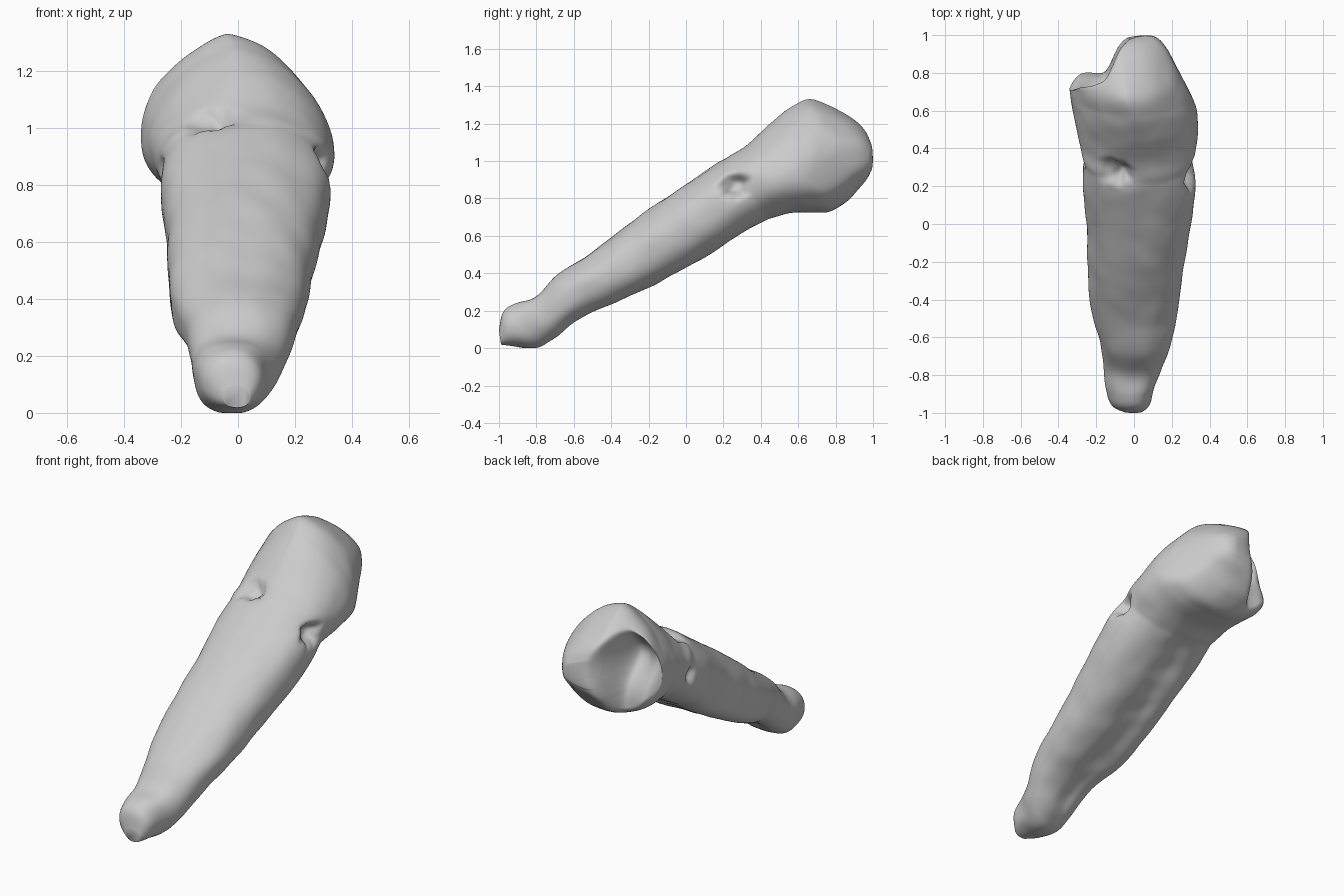
import bpy, bmesh, math
from mathutils import Vector, noise

if "Cube" in bpy.data.objects:
    bpy.data.objects.remove(bpy.data.objects["Cube"])

AROUND, STEPS, CAP = 140, 10, 30

# Cross-sections: upper edge (y, z), lower edge (y, z), side extents (x min, x max)
SECTIONS = [
    (-1.0, .09, -.99, .02, -.05, .04),
    (-.98, .19, -.93, .01, -.12, .08),
    (-.91, .24, -.80, .0, -.15, .11),
    (-.80, .28, -.71, .05, -.16, .15),
    (-.69, .39, -.54, .17, -.18, .20),
    (-.52, .50, -.35, .25, -.23, .235),
    (-.30, .67, -.12, .36, -.245, .265),
    (-.10, .81, .10, .48, -.25, .30),
    (.08, .93, .30, .61, -.27, .325),
    (.20, 1.01, .43, .68, -.27, .315),
    (.32, 1.08, .55, .72, -.29, .335),
    (.45, 1.20, .68, .725, -.32, .335),
    (.56, 1.29, .77, .73, -.34, .31),
    (.67, 1.33, .86, .78, -.34, .265),
    (.82, 1.27, .92, .85, -.33, .22),
    (.93, 1.20, .97, .90, -.32, .18),
    (1.0, 1.12, 1.0, .94, -.28, .14),
]
# Biting edge: furthest y allowed for each x
EDGE = [(-.36, .70), (-.31, .79), (-.27, .81), (-.19, .80), (-.14, .80),
        (-.10, .93), (-.05, 1), (.1, 1.01), (.16, .96), (.4, .5)]
# Hollows: centre, radius, depth
PITS = [((-.13, .28, 1.02), .065, .04), ((-.06, .27, 1.01), .06, .04),
        ((.31, .26, .87), .058, .07), ((-.27, .34, .85), .04, .03)]


def spline(rows, t):
    """Catmull-Rom interpolation through rows of numbers."""
    last = len(rows) - 1
    i = min(int(t), last - 1)
    f = t - i
    a, b, c, d = (rows[max(0, min(last, i + k))] for k in (-1, 0, 1, 2))
    return [q + .5 * f * (r - p + f * (2 * p - 5 * q + 4 * r - s + f * (3 * (q - r) + s - p)))
            for p, q, r, s in zip(a, b, c, d)]


def edge_limit(x):
    """Smoothed outline of the biting edge."""
    def raw(v):
        for (a, ya), (b, yb) in zip(EDGE, EDGE[1:]):
            if v <= b:
                return ya + (yb - ya) * max(0, v - a) / (b - a)
        return EDGE[-1][1]
    return sum(raw(x + k * .012) for k in (-2, -1, 0, 1, 2)) / 5


def bell(d, width):
    return math.exp(-(d / width) ** 2)


def soft_min(a, b, blend):
    h = max(blend - abs(a - b), 0) / blend
    return min(a, b) - h * h * blend / 4


def ring(t):
    """One cross-section: narrow-topped in the crown, square below in the root."""
    ty, tz, by, bz, left, right = spline(SECTIONS, t)
    crown = max(0, min(1, (t - 9.5) / 2.5))
    root = bell(t - 6, 3)
    top, bottom = Vector((0, ty, tz)), Vector((0, by, bz))
    mid = top.lerp(bottom, .5 + .12 * crown)
    up, down = top - mid, mid - bottom
    mid.x = (left + right) / 2
    side = Vector(((right - left) / 2, 0, 0))
    points = []
    for i in range(AROUND):
        a = math.tau * i / AROUND
        c, s = math.cos(a), math.sin(a)
        if s > 0:
            power, height = .9 + crown * (.65 if c < 0 else .35), up
        else:
            power, height = .9 + .15 * crown - root * (.4 if c < 0 else .1), down
        p = mid + side * math.copysign(abs(c) ** power, c)
        p += height * math.copysign(abs(s) ** min(power, 1), s)
        furrow = root * bell(a - math.radians(264), .2)
        p = p.lerp(mid, .1 * furrow)
        p += (p - mid).normalized() * noise.noise(p * 9) * (.005 + .015 * furrow)
        points.append(p)
    return points, mid


def sculpt(p, mid):
    """Press in the hollows and the bowl of the biting surface."""
    inward = (mid - p).normalized()
    move = Vector()
    for centre, radius, depth in PITS:
        d = (p - Vector(centre)).length
        ragged = radius * (1 + .4 * noise.noise(p * 25))
        move += inward * depth * math.exp(-(d / ragged) ** 4)
    p = p + move
    bowl = .14 * bell(p.x + .2, .13) * bell(p.z - 1.1, .14)
    p.y = soft_min(p.y, edge_limit(p.x) - bowl, .05)
    return p


# Tooth body: stacked rings from root tip to crown, with a slight neck line
bm = bmesh.new()
rings = []
total = (len(SECTIONS) - 1) * STEPS
for k in range(total + 1):
    points, mid = ring(k / STEPS)
    neck = .012 * bell(k / STEPS - 9.1, .15)
    rings.append([bm.verts.new(sculpt(p.lerp(mid, neck), mid)) for p in points])

# Crown end: shrinking rings to the middle of the biting surface
points, mid = ring(len(SECTIONS) - 1)
for k in range(1, CAP):
    f = k / CAP
    bulge = Vector((0, .03 * math.sqrt(f), 0))
    rings.append([bm.verts.new(sculpt(p.lerp(mid, f) + bulge, mid)) for p in points])

for a, b in zip(rings, rings[1:]):
    for i in range(AROUND):
        j = (i + 1) % AROUND
        bm.faces.new((a[i], a[j], b[j], b[i]))
bm.faces.new(list(reversed(rings[0])))
bm.faces.new(rings[-1])
for v in bm.verts:
    v.co.z = max(v.co.z, 0)
bmesh.ops.recalc_face_normals(bm, faces=bm.faces)

mesh = bpy.data.meshes.new("tooth")
bm.to_mesh(mesh)
bm.free()
tooth = bpy.data.objects.new("tooth", mesh)
bpy.context.collection.objects.link(tooth)

# Plain grey surface
grey = bpy.data.materials.new("light grey")
grey.use_nodes = True
colour = (.6, .6, .6, 1)
grey.diffuse_color = colour
grey.node_tree.nodes["Principled BSDF"].inputs["Base Color"].default_value = colour
mesh.materials.append(grey)

# Soften the worn edges
soft = tooth.modifiers.new("soften", 'SMOOTH')
soft.factor = .5
soft.iterations = 4

bpy.context.view_layer.objects.active = tooth
tooth.select_set(True)
bpy.ops.object.shade_smooth_by_angle(angle=math.radians(70))
